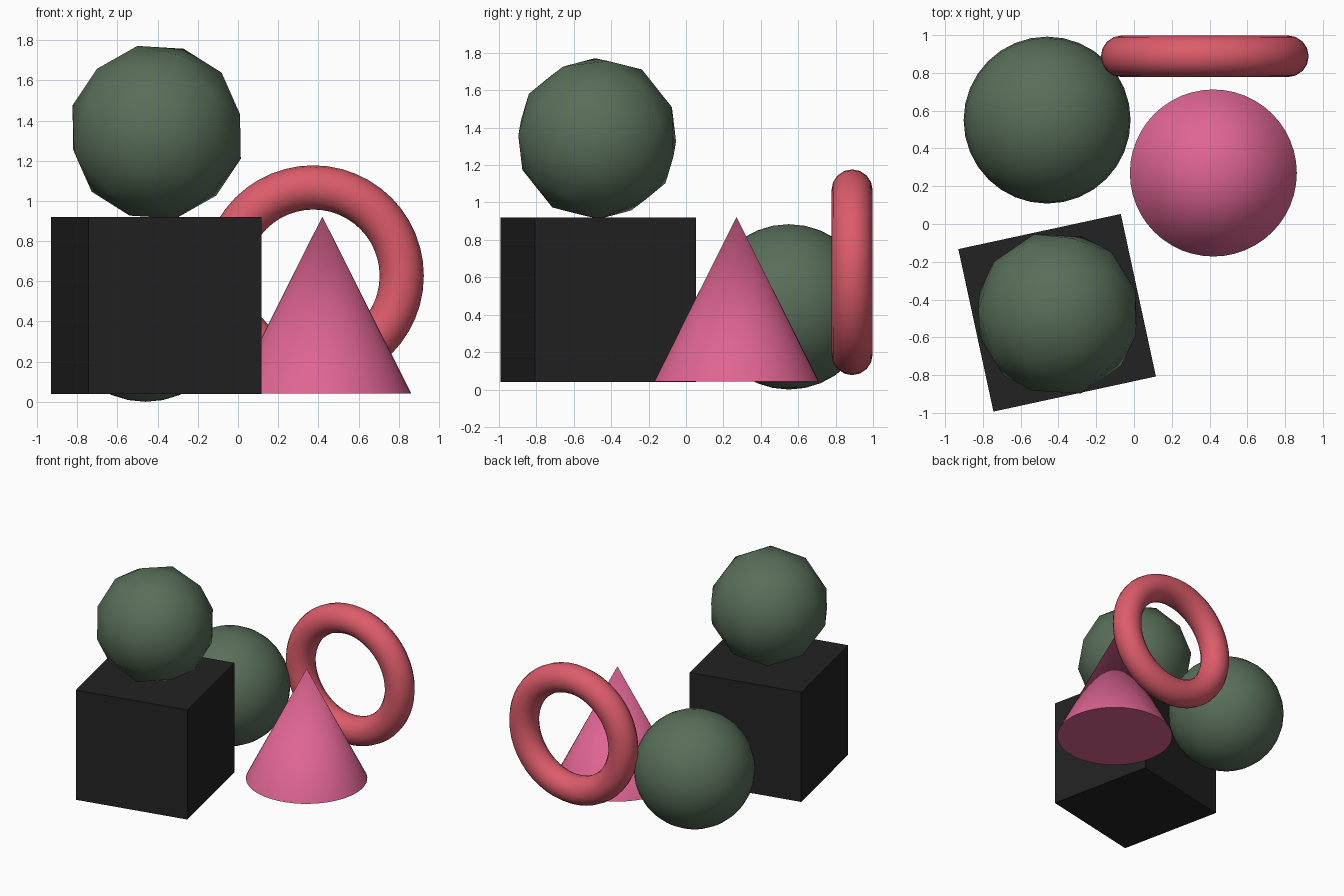
import bpy
import math
from mathutils import Matrix

if "Cube" in bpy.data.objects:
    bpy.data.objects.remove(bpy.data.objects["Cube"])

R = math.radians


def material(name, color):
    m = bpy.data.materials.new(name)
    m.diffuse_color = (*color, 1.0)
    m.use_nodes = True
    m.node_tree.nodes["Principled BSDF"].inputs["Base Color"].default_value = m.diffuse_color
    return m


GREEN = material("moss_green", (0.098, 0.156, 0.100))
PINK = material("pink", (0.735, 0.130, 0.290))
RED = material("coral_red", (0.716, 0.107, 0.145))
BLACK = material("near_black", (0.016, 0.016, 0.016))


def finish(name, mat, smooth=True):
    ob = bpy.context.object
    ob.name = name
    ob.data.materials.append(mat)
    if smooth:
        bpy.ops.object.shade_smooth_by_angle(angle=R(50))
    return ob


# black box, turned a little about z
bpy.ops.mesh.primitive_cube_add(size=0.88, location=(-0.407, -0.47, 0.48),
                                rotation=(0, 0, R(12.2)))
finish("box", BLACK, smooth=False)

# low-poly ball resting on the box, rolled to an odd angle
bpy.ops.mesh.primitive_ico_sphere_add(subdivisions=2, radius=0.44)
ball = finish("faceted_ball", GREEN)
turn = Matrix.Identity(4)
for angle, axis in ((-36, 'Z'), (-37.4, 'Y'), (-90, 'X'),
                    (47.4, 'Y'), (-4, 'Z'), (2.5, 'X')):
    turn = Matrix.Rotation(R(angle), 4, axis) @ turn
ball.matrix_world = Matrix.Translation((-0.405, -0.475, 1.342)) @ turn

# smooth ball at the back left
bpy.ops.mesh.primitive_uv_sphere_add(segments=32, ring_count=16, radius=0.442,
                                     location=(-0.46, 0.55, 0.442))
finish("round_ball", GREEN)

# pink cone
bpy.ops.mesh.primitive_cone_add(vertices=48, radius1=0.442, radius2=0, depth=0.88,
                                location=(0.42, 0.27, 0.482))
finish("cone", PINK)

# red ring standing upright at the back
bpy.ops.mesh.primitive_torus_add(major_radius=0.44, minor_radius=0.11,
                                 major_segments=48, minor_segments=16,
                                 location=(0.375, 0.888, 0.627),
                                 rotation=(R(90), 0, 0))
finish("ring", RED)
